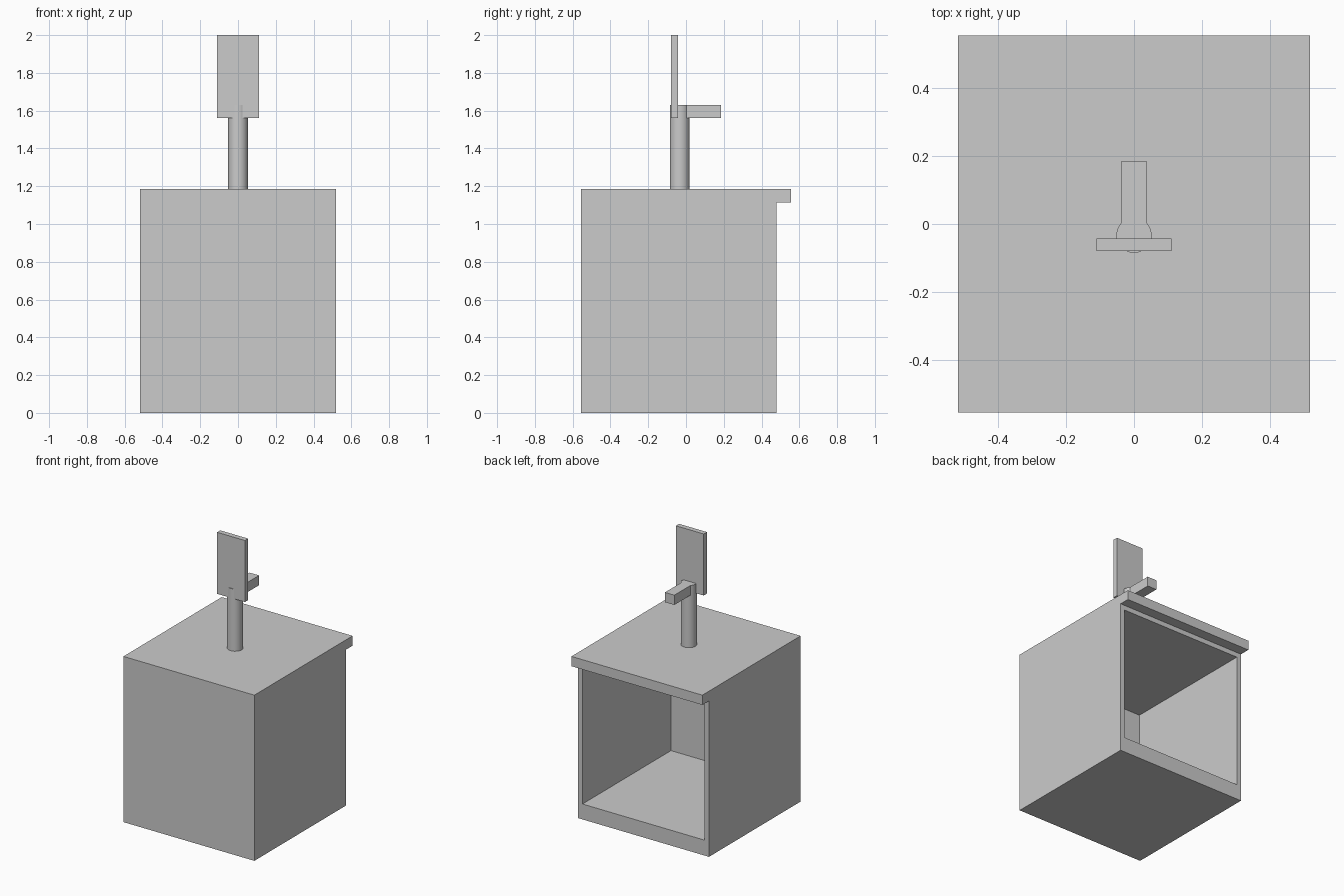
import bpy, bmesh, math

if "Cube" in bpy.data.objects:
    bpy.data.objects.remove(bpy.data.objects["Cube"])


def make_object(name, bm):
    bmesh.ops.recalc_face_normals(bm, faces=bm.faces[:])
    mesh = bpy.data.meshes.new(name)
    bm.to_mesh(mesh)
    bm.free()
    obj = bpy.data.objects.new(name, mesh)
    bpy.context.collection.objects.link(obj)
    return obj


def prism(name, profile, half_width):
    """Extrude a closed (y, z) side profile symmetrically along x."""
    bm = bmesh.new()
    face = bm.faces.new([bm.verts.new((-half_width, y, z)) for y, z in profile])
    ext = bmesh.ops.extrude_face_region(bm, geom=[face])
    verts = [v for v in ext["geom"] if isinstance(v, bmesh.types.BMVert)]
    bmesh.ops.translate(bm, verts=verts, vec=(2 * half_width, 0, 0))
    return make_object(name, bm)


def box(name, half_width, y0, y1, z0, z1):
    return prism(name, [(y0, z0), (y1, z0), (y1, z1), (y0, z1)], half_width)


# Cabinet with overhanging top at the back
cabinet = prism("cabinet", [(-0.555, 0), (0.48, 0), (0.48, 1.115),
                            (0.555, 1.115), (0.555, 1.185), (-0.555, 1.185)], 0.518)

# Hollow interior, open at the back below the overhang
cutter = box("interior_cutter", 0.483, -0.52, 0.6, 0.11, 1.08)
cutter.hide_render = True
cutter.hide_set(True)
hollow = cabinet.modifiers.new("hollow", 'BOOLEAN')
hollow.operation = 'DIFFERENCE'
hollow.solver = 'EXACT'
hollow.object = cutter

# Round post on the top
bpy.ops.mesh.primitive_cylinder_add(vertices=24, radius=0.052, depth=0.445,
                                    location=(0, -0.033, 1.4075))
post = bpy.context.object
post.name = "post"
bpy.ops.object.shade_smooth_by_angle(angle=math.radians(35))

# Upright plate and rear arm at the head of the post
box("upright_plate", 0.11, -0.079, -0.043, 1.56, 2.0)
box("rear_arm", 0.037, -0.043, 0.185, 1.56, 1.63)
